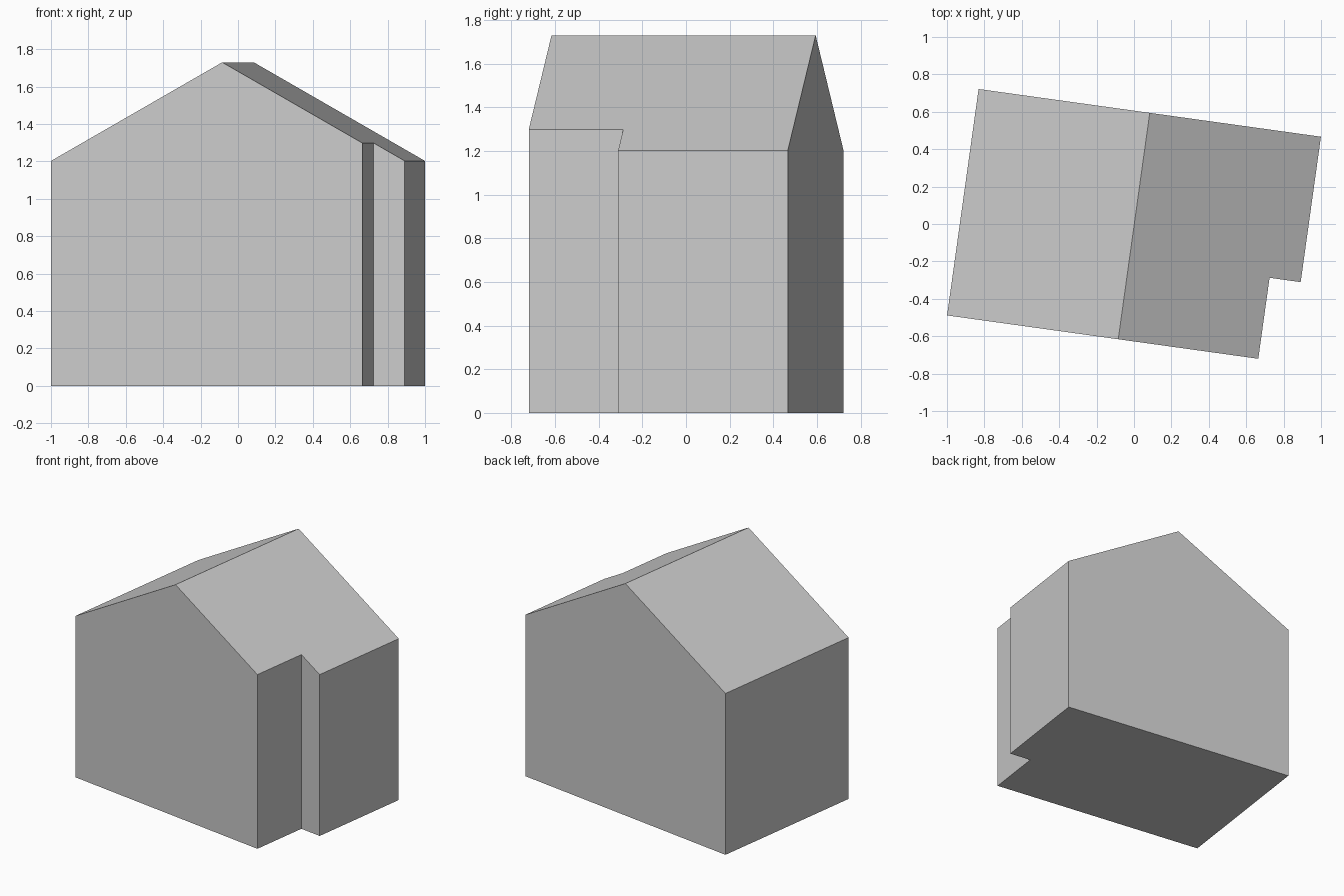
import bpy, bmesh, math
from mathutils import Matrix, Vector

cube = bpy.data.objects.get("Cube")
if cube:
    bpy.data.objects.remove(cube, do_unlink=True)

# Dimensions in the building's own axes
W, D = 0.924, 0.611            # half width, half depth
EAVE, RIDGE = 1.203, 1.73
NOTCH_W, NOTCH_D = 0.168, 0.437
TURN = math.radians(-7.93)

grey = bpy.data.materials.new("light_grey")
grey.use_nodes = True
colour = (0.6, 0.6, 0.6, 1)
grey.diffuse_color = colour
grey.node_tree.nodes["Principled BSDF"].inputs["Base Color"].default_value = colour

# Footprint with a notched front corner, extruded past the ridge
bm = bmesh.new()
nx, ny = W - NOTCH_W, NOTCH_D - D
footprint = [(-W, -D), (nx, -D), (nx, ny), (W, ny), (W, D), (-W, D)]
floor = bm.faces.new([bm.verts.new((x, y, 0)) for x, y in footprint])
walls = bmesh.ops.extrude_face_region(bm, geom=[floor], use_keep_orig=True)
top = [v for v in walls["geom"] if isinstance(v, bmesh.types.BMVert)]
bmesh.ops.translate(bm, verts=top, vec=(0, 0, RIDGE + 0.2))
bmesh.ops.recalc_face_normals(bm, faces=bm.faces)

# Slice off both roof slopes and cap them
for side in (-1, 1):
    normal = Vector((side * (RIDGE - EAVE), 0, W)).normalized()
    cut = bmesh.ops.bisect_plane(
        bm, geom=bm.verts[:] + bm.edges[:] + bm.faces[:],
        plane_co=(0, 0, RIDGE), plane_no=normal, clear_outer=True)
    rim = [e for e in cut["geom_cut"] if isinstance(e, bmesh.types.BMEdge)]
    bmesh.ops.holes_fill(bm, edges=rim, sides=0)
bmesh.ops.recalc_face_normals(bm, faces=bm.faces)

# Turn the building slightly on its plot
bm.transform(Matrix.Translation((0, -0.011, 0)) @ Matrix.Rotation(TURN, 4, "Z"))

mesh = bpy.data.meshes.new("gabled_house")
bm.to_mesh(mesh)
bm.free()
mesh.materials.append(grey)
house = bpy.data.objects.new("gabled_house", mesh)
bpy.context.collection.objects.link(house)
